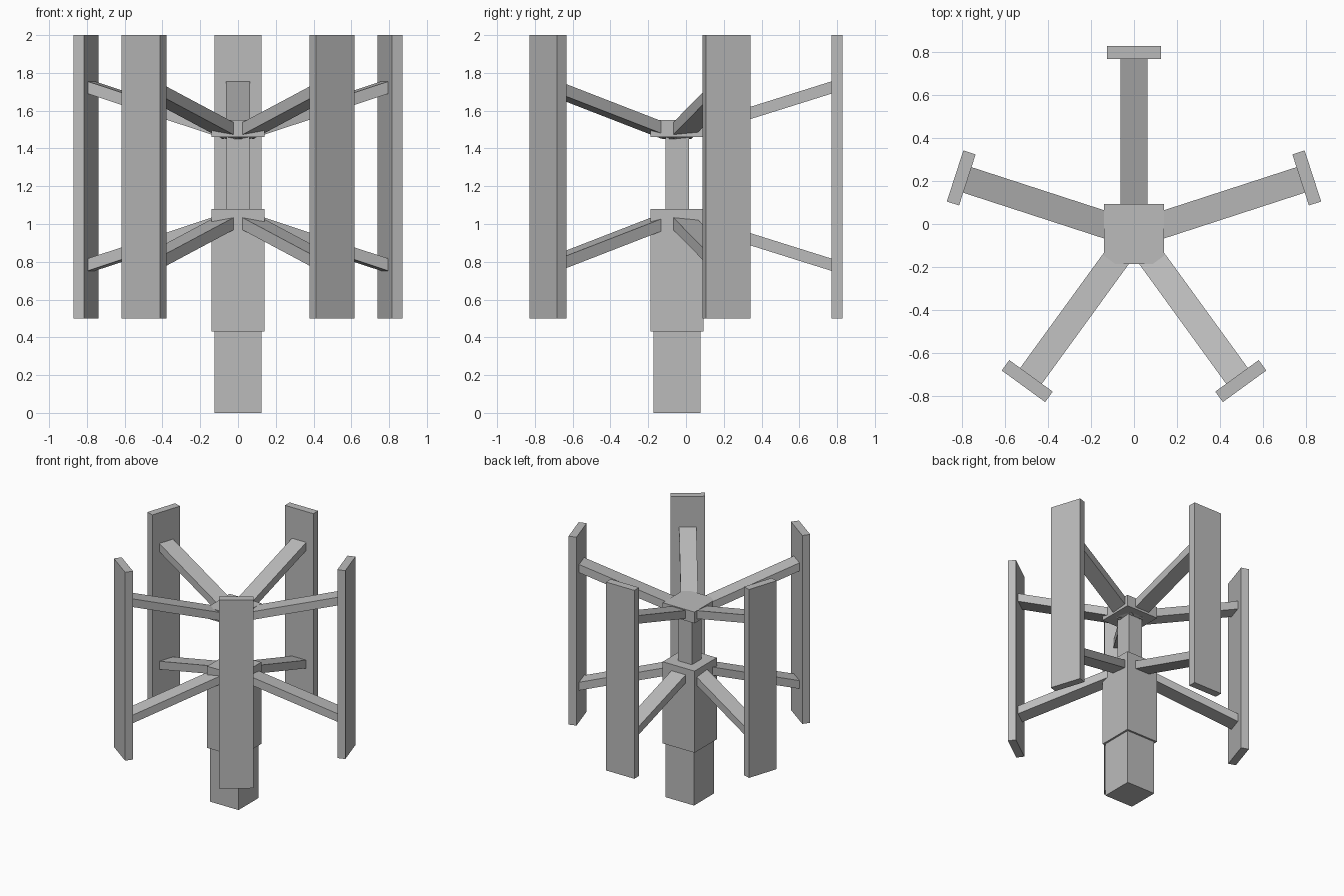
import bpy, bmesh, math
from mathutils import Matrix, Vector

cube = bpy.data.objects.get("Cube")
if cube:
    bpy.data.objects.remove(cube, do_unlink=True)

# Single flat grey
grey = bpy.data.materials.new("plain grey")
grey.use_nodes = True
GREY = (0.5, 0.5, 0.5, 1)
grey.diffuse_color = GREY
grey.node_tree.nodes["Principled BSDF"].inputs["Base Color"].default_value = GREY

AXIS = Vector((0, -0.047, 0))   # vertical axis of the rotor
RADIUS = 0.846                  # axis to middle of a blade
BLADE_W, BLADE_T = 0.25, 0.06
ARM_W, ARM_H = 0.125, 0.065
ARM_START, ARM_END = 0.05, RADIUS - BLADE_T / 2
SLOPE = 0.314


def box(name, lo, hi, turn=0.0, slope=0.0):
    """Box between two corners, sheared upward along x, then turned about the axis."""
    lo, hi = Vector(lo), Vector(hi)
    bm = bmesh.new()
    bmesh.ops.create_cube(bm, size=1)
    for v in bm.verts:
        v.co = (lo + hi) / 2 + v.co * (hi - lo)
        v.co.z += slope * v.co.x
    bm.transform(Matrix.Translation(AXIS) @ Matrix.Rotation(turn, 4, 'Z'))
    mesh = bpy.data.meshes.new(name)
    bm.to_mesh(mesh)
    bm.free()
    mesh.materials.append(grey)
    obj = bpy.data.objects.new(name, mesh)
    bpy.context.collection.objects.link(obj)


# Central column, bottom to top: name, half width, bottom, top
for name, half, bottom, top in (
    ("tower_base", 0.125, 0, 0.43),
    ("generator_housing", 0.14, 0.43, 1.08),
    ("rotor_shaft", 0.062, 1.08, 1.46),
    ("top_hub", 0.14, 1.46, 1.55),
):
    box(name, (-half, -half, bottom), (half, half, top))

# Five blades, each held by a rising upper arm and a falling lower arm
for i in range(5):
    turn = math.radians(90 + 72 * i)
    box(f"blade_{i + 1}", (RADIUS - BLADE_T / 2, -BLADE_W / 2, 0.5),
        (RADIUS + BLADE_T / 2, BLADE_W / 2, 2), turn)
    for level, z, slope in (("upper", 1.466, SLOPE), ("lower", 1.041, -SLOPE)):
        box(f"{level}_arm_{i + 1}", (ARM_START, -ARM_W / 2, z - ARM_H / 2),
            (ARM_END, ARM_W / 2, z + ARM_H / 2), turn, slope)
